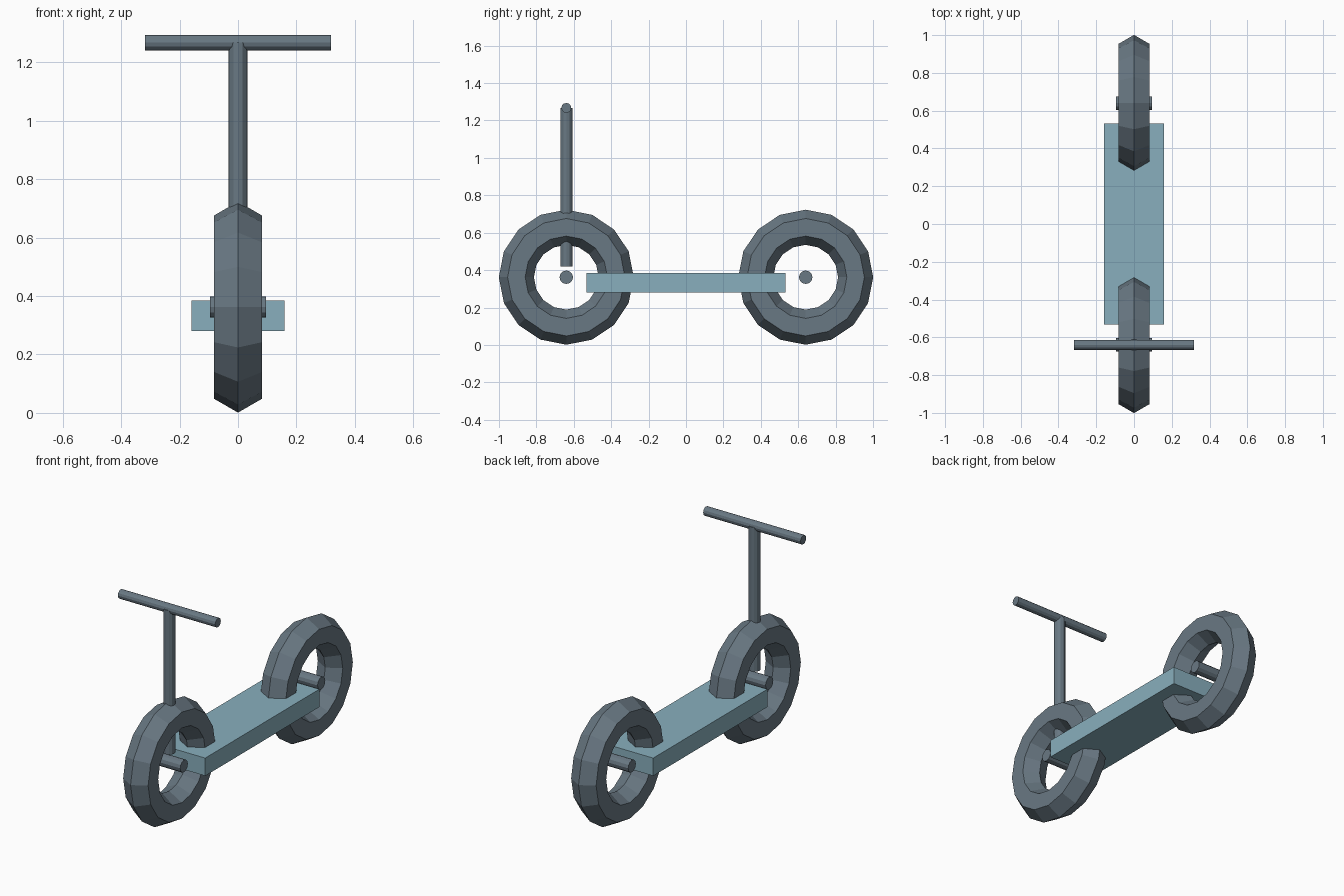
import bpy
import math

if "Cube" in bpy.data.objects:
    bpy.data.objects.remove(bpy.data.objects["Cube"])


def material(name, rgb):
    m = bpy.data.materials.new(name)
    m.diffuse_color = (*rgb, 1.0)
    m.use_nodes = True
    m.node_tree.nodes["Principled BSDF"].inputs["Base Color"].default_value = m.diffuse_color
    return m


GREY = material("slate grey", (0.141, 0.188, 0.227))
TEAL = material("pale teal", (0.25, 0.43, 0.51))
WHEEL_Y, WHEEL_Z = 0.64, 0.362


def finish(name, mat):
    obj = bpy.context.object
    obj.name = name
    obj.data.materials.append(mat)
    return obj


def rod(name, radius, length, loc, along_x=False, sides=12):
    rot = (0, math.pi / 2, 0) if along_x else (0, 0, 0)
    bpy.ops.mesh.primitive_cylinder_add(vertices=sides, radius=radius, depth=length,
                                        location=loc, rotation=rot)
    return finish(name, GREY)


# Tyres with hexagonal section, and axles
for end, side in (("front", -1), ("rear", 1)):
    bpy.ops.mesh.primitive_torus_add(
        major_radius=0.267, minor_radius=0.094, major_segments=16, minor_segments=6,
        location=(0, side * WHEEL_Y, WHEEL_Z), rotation=(0, math.pi / 2, 0))
    finish(end + "_tyre", GREY)
    rod(end + "_axle", 0.036, 0.192, (0, side * WHEEL_Y, WHEEL_Z), True)

# Deck
bpy.ops.mesh.primitive_cube_add(size=1, location=(0, 0, 0.332))
deck = finish("deck", TEAL)
deck.scale = (0.317, 1.064, 0.105)

# Steering stem and handlebar
rod("steering_stem", 0.032, 0.85, (0, -WHEEL_Y, 0.843))
rod("handlebar", 0.0265, 0.635, (0, -WHEEL_Y, 1.267), True)
